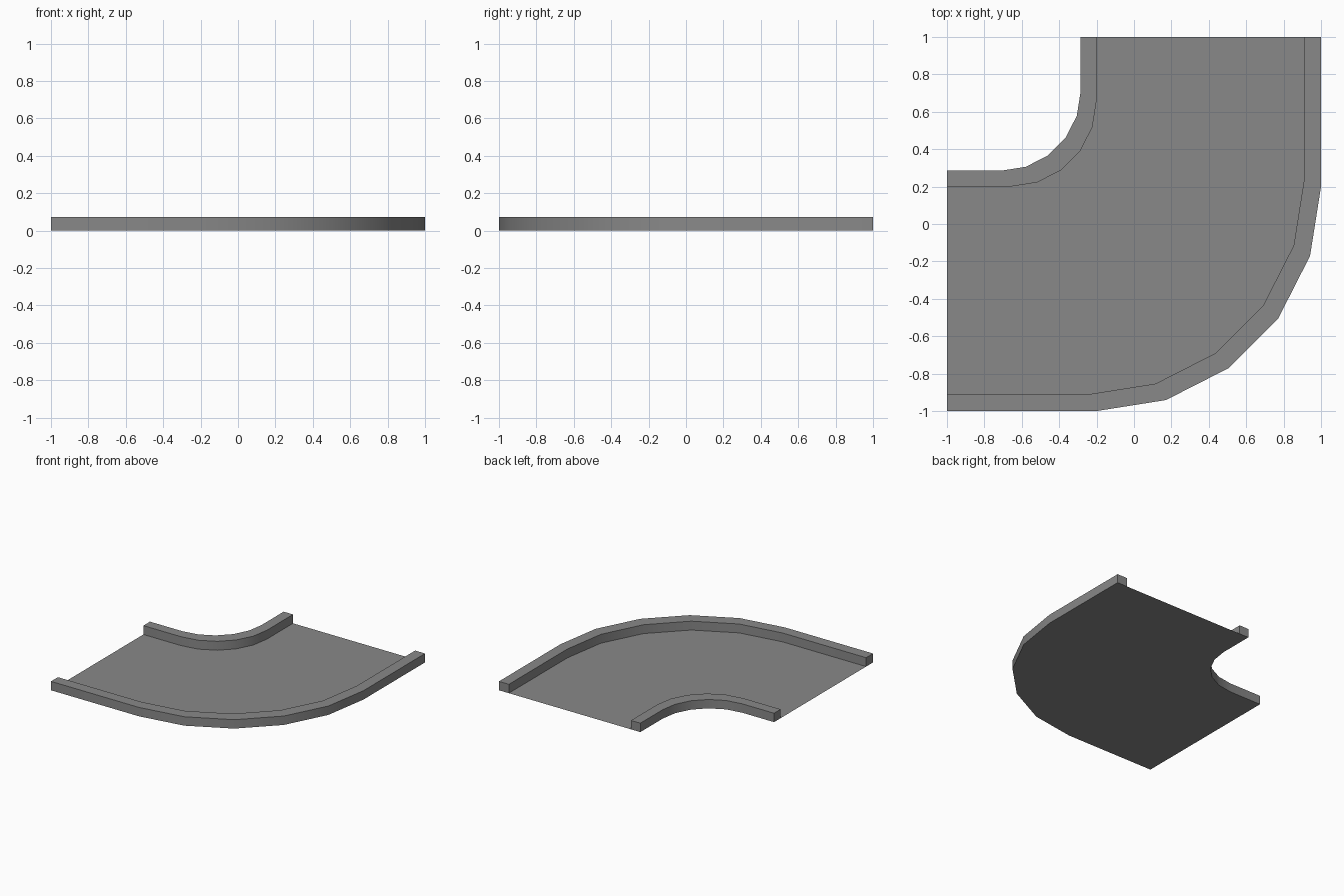
import bpy, bmesh, math

if "Cube" in bpy.data.objects:
    bpy.data.objects.remove(bpy.data.objects["Cube"])

TOP = 0.074
STEPS = 5

grey = bpy.data.materials.new("plain grey")
grey.diffuse_color = (0.25, 0.25, 0.25, 1)
grey.use_nodes = True
grey.node_tree.nodes["Principled BSDF"].inputs["Base Color"].default_value = grey.diffuse_color


def bend(c, r):
    """Outline of a bend: straight in from the left, quarter arc, straight out to the back."""
    pts = [(-1, c - r)]
    for i in range(STEPS + 1):
        a = math.radians(90 * i / STEPS)
        pts.append((-c + r * math.sin(a), c - r * math.cos(a)))
    pts.append((r - c, 1))
    return pts


def sweep(name, rails, closed):
    """Skin between rails given as (outline, z); a closed section also gets end caps."""
    bm = bmesh.new()
    rows = [[bm.verts.new((x, y, z)) for x, y in line] for line, z in rails]
    n = len(rows)
    for k in range(n if closed else n - 1):
        a, b = rows[k], rows[(k + 1) % n]
        for i in range(len(a) - 1):
            bm.faces.new((a[i], a[i + 1], b[i + 1], b[i]))
    if closed:
        bm.faces.new([r[0] for r in rows])
        bm.faces.new([r[-1] for r in reversed(rows)])
        bmesh.ops.recalc_face_normals(bm, faces=bm.faces)
    mesh = bpy.data.meshes.new(name)
    bm.to_mesh(mesh)
    bm.free()
    mesh.materials.append(grey)
    obj = bpy.data.objects.new(name, mesh)
    bpy.context.collection.objects.link(obj)
    bpy.ops.object.select_all(action='DESELECT')
    obj.select_set(True)
    bpy.context.view_layer.objects.active = obj
    bpy.ops.object.shade_smooth_by_angle(angle=math.radians(30))
    return obj


# Four outlines, from the outside of the bend to the inside
outer_edge = bend(0.20, 1.20)
outer_lip = bend(0.24, 1.15)
inner_lip = bend(0.66, 0.46)
inner_edge = bend(0.71, 0.425)

# Flat floor of the track
sweep("track_floor", [(outer_edge, 0.001), (inner_edge, 0.001)], False)


# Raised kerbs on both sides
def kerb(name, a, b):
    sweep(name, [(a, 0.001), (a, TOP), (b, TOP), (b, 0.001)], True)


kerb("outer_kerb", outer_edge, outer_lip)
kerb("inner_kerb", inner_lip, inner_edge)

# Rest the piece exactly on the ground
for obj in bpy.context.collection.objects:
    obj.location.z = -0.001
